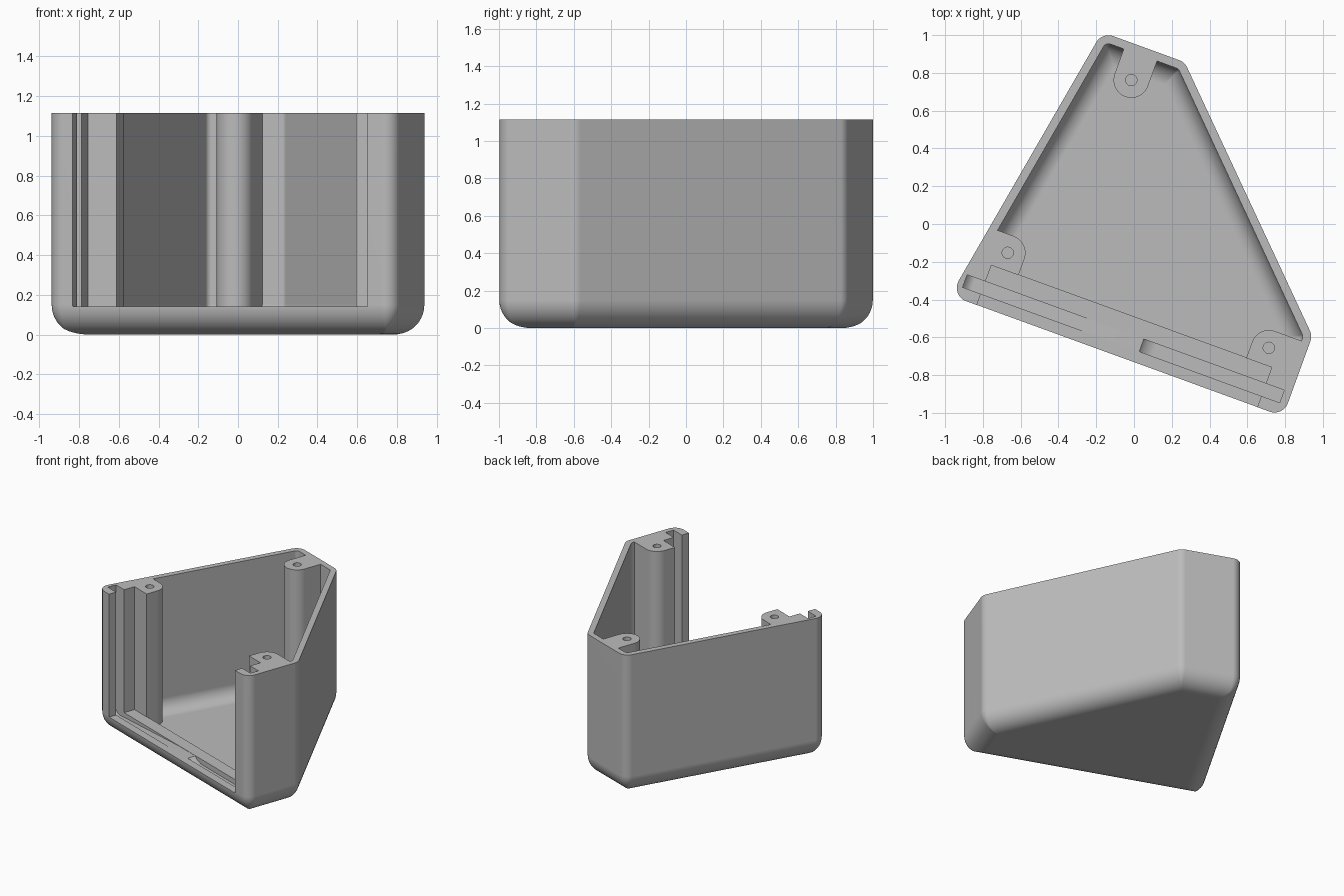
import bpy, bmesh, math
from mathutils import Matrix, Vector

if "Cube" in bpy.data.objects:
    bpy.data.objects.remove(bpy.data.objects["Cube"])

HEIGHT, WALL, CORNER, FILLET = 1.115, 0.045, 0.075, 0.15
TURN = Matrix.Rotation(math.radians(-20), 4, "Z")
# plan before turning: edges are front, right, slanted, back, left
PLAN = [Vector(p) for p in ((-0.785, -0.688), (1.09, -0.688), (1.09, -0.234),
                            (-0.041, 0.897), (-0.506, 0.897))]


def inset(plan, dist):
    """Move each edge inward by its own distance and intersect neighbours."""
    lines = []
    for i, a in enumerate(plan):
        d = (plan[(i + 1) % len(plan)] - a).normalized()
        lines.append((a + Vector((-d.y, d.x)) * dist[i], d))
    out = []
    for i, (p, d) in enumerate(lines):
        q, e = lines[i - 1]
        t = (p - q).cross(d) / e.cross(d)
        out.append(q + e * t)
    return out


def rounded(plan, r, steps=8):
    """Replace each corner by an arc of radius r."""
    pts = []
    for i, c in enumerate(plan):
        a = (c - plan[i - 1]).normalized()
        b = (plan[(i + 1) % len(plan)] - c).normalized()
        turn = math.atan2(a.cross(b), a.dot(b))
        centre = c - a * r * math.tan(turn / 2) + Vector((-a.y, a.x)) * r
        start = math.atan2(a.y, a.x) - math.pi / 2
        for k in range(steps + 1):
            g = start + turn * k / steps
            pts.append(centre + Vector((math.cos(g), math.sin(g))) * r)
    return pts


def loft(name, rings):
    """Join rings of 3D points with quads and cap both ends."""
    bm = bmesh.new()
    loops = [[bm.verts.new(p) for p in ring] for ring in rings]
    for lo, hi in zip(loops, loops[1:]):
        for i in range(len(lo)):
            j = (i + 1) % len(lo)
            bm.faces.new((lo[i], lo[j], hi[j], hi[i]))
    bm.faces.new(loops[0][::-1])
    bm.faces.new(loops[-1])
    bmesh.ops.recalc_face_normals(bm, faces=bm.faces)
    bm.transform(TURN)
    mesh = bpy.data.meshes.new(name)
    bm.to_mesh(mesh)
    bm.free()
    obj = bpy.data.objects.new(name, mesh)
    bpy.context.collection.objects.link(obj)
    return obj


def prism(name, pts, low, high):
    return loft(name, [[(p[0], p[1], z) for p in pts] for z in (low, high)])


def tub(name, dist, corner, low, high, fillet, mask, steps=10):
    """Rounded plan rising from a filleted bottom; mask picks filleted edges."""
    rings = []
    for k in range(steps + 1):
        g = math.pi / 2 * k / steps
        d = fillet * (1 - math.sin(g))
        plan = inset(PLAN, [b + d * m for b, m in zip(dist, mask)])
        z = low + fillet * (1 - math.cos(g))
        rings.append([(p.x, p.y, z) for p in rounded(plan, max(corner - d, 0.008))])
    rings.append([(x, y, high) for x, y, z in rings[-1]])
    return loft(name, rings)


def combine(target, tool, operation):
    mod = target.modifiers.new(operation.lower(), "BOOLEAN")
    mod.operation, mod.object, mod.solver = operation, tool, "EXACT"
    bpy.context.view_layer.objects.active = target
    bpy.ops.object.modifier_apply(modifier=mod.name)
    bpy.data.objects.remove(tool)


def arc(cx, cy, r, a, b, n=12):
    return [(cx + r * math.cos(math.radians(a + (b - a) * k / n)),
             cy + r * math.sin(math.radians(a + (b - a) * k / n))) for k in range(n + 1)]


# outer body
shell = tub("enclosure_shell", [0] * 5, CORNER, 0, HEIGHT, FILLET, [1] * 5)

# hollow: cavity plus front opening, less the screw posts
hollow = tub("hollow", [0.228] + [WALL] * 4, CORNER - WALL, 0.05, 1.3,
             FILLET - WALL, [0, 1, 1, 1, 1])
opening = prism("opening", [(-0.635, -1), (0.945, -1), (0.945, -0.44), (-0.635, -0.44)],
                0.14, 1.25)
combine(hollow, opening, "UNION")

R, FRONT = 0.094, -0.464
POSTS = {"left": (-0.576, -0.372), "right": (0.895, -0.372), "back": (-0.274, 0.711)}
(lx, ly), (rx, ry), (bx, by) = POSTS.values()
outlines = [
    [(-1.1, FRONT), (lx + R, FRONT)] + arc(lx, ly, R, 0, 90) + [(-1.1, ly + R)],
    [(1.3, FRONT), (1.3, ry + R)] + arc(rx, ry, R, 90, 180) + [(rx - R, FRONT)],
    [(bx + R, 1.1), (bx - R, 1.1)] + arc(bx, by, R, 180, 360, 20),
]
for outline in outlines:
    combine(hollow, prism("post", outline, -0.1, 1.4), "DIFFERENCE")
combine(shell, hollow, "DIFFERENCE")

# panel slot with a shaped bottom
profile = [(-0.738, 1.3), (-0.738, 0.13), (-0.72, 0.11), (-0.69, 0.1), (0.05, 0.138),
           (0.257, 0.138), (0.28, 0.115), (0.33, 0.1), (1.048, 0.1), (1.048, 1.3)]
slot = loft("slot", [[(u, v, z) for u, z in profile] for v in (-0.625, -0.555)])
combine(shell, slot, "DIFFERENCE")

# screw holes
for x, y in POSTS.values():
    hole = prism("hole", arc(x, y, 0.03, 0, 345, 23), 0.7, 1.3)
    combine(shell, hole, "DIFFERENCE")

# finish
grey = bpy.data.materials.new("plain_grey")
grey.use_nodes = True
colour = (0.5, 0.5, 0.5, 1)
grey.diffuse_color = colour
grey.node_tree.nodes["Principled BSDF"].inputs["Base Color"].default_value = colour
shell.data.materials.clear()
shell.data.materials.append(grey)
for face in shell.data.polygons:
    face.material_index = 0
bpy.ops.object.select_all(action="DESELECT")
shell.select_set(True)
bpy.context.view_layer.objects.active = shell
bpy.ops.object.shade_smooth_by_angle(angle=math.radians(30))
weighted = shell.modifiers.new("weighted_normals", "WEIGHTED_NORMAL")
weighted.keep_sharp = True
